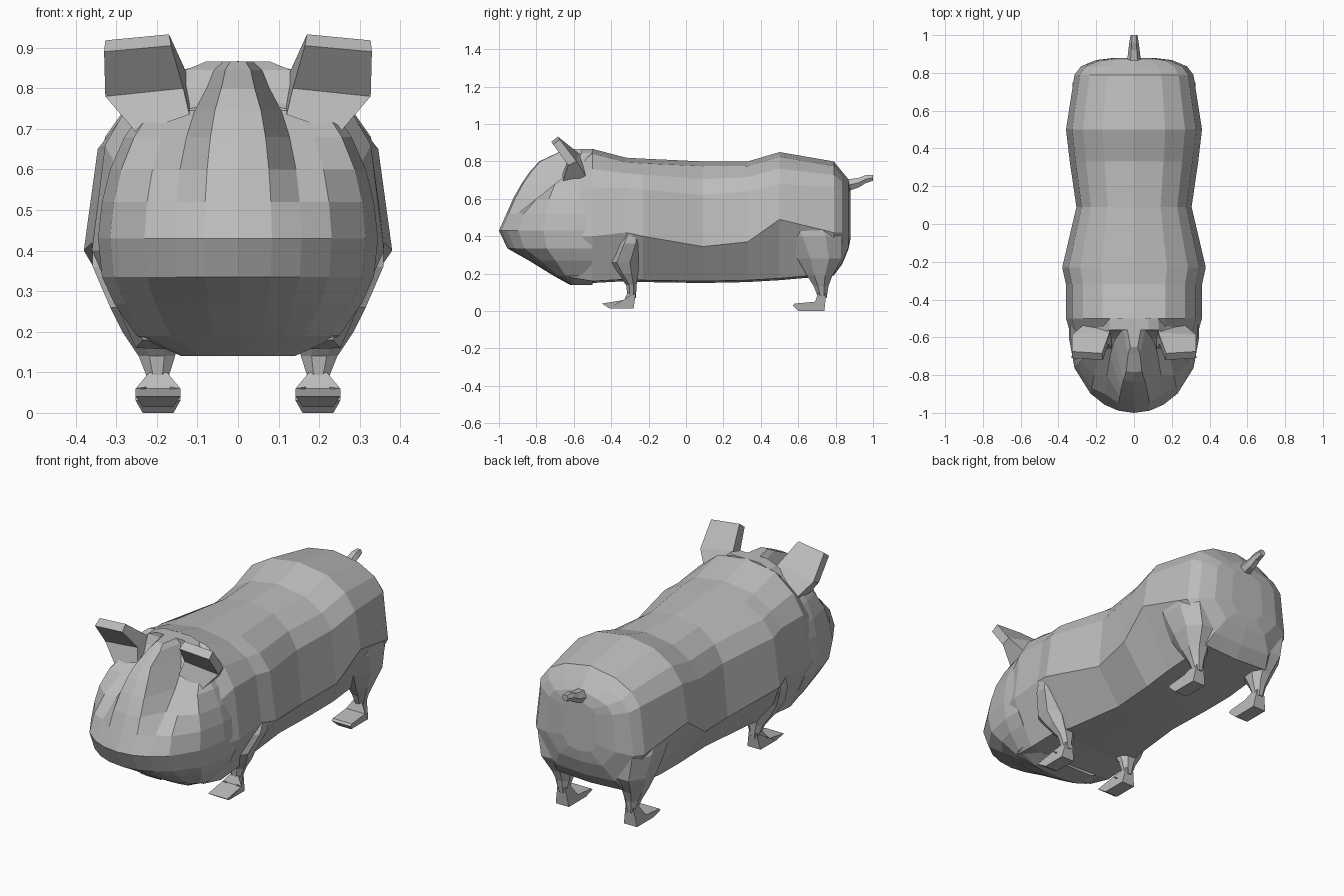
import bpy, bmesh, math

mat = bpy.data.materials.new("plain grey")
mat.diffuse_color = (0.5, 0.5, 0.5, 1)


def finish(name, bm):
    bmesh.ops.recalc_face_normals(bm, faces=bm.faces[:])
    me = bpy.data.meshes.new(name)
    bm.to_mesh(me)
    bm.free()
    me.materials.append(mat)
    ob = bpy.data.objects.new(name, me)
    bpy.context.collection.objects.link(ob)
    return ob


def loft(name, rings):
    """Skin a list of equal-length closed rings and cap both ends."""
    bm = bmesh.new()
    vs = [[bm.verts.new(p) for p in r] for r in rings]
    n = len(vs[0])
    for a, b in zip(vs, vs[1:]):
        for i in range(n):
            j = (i + 1) % n
            bm.faces.new((a[i], a[j], b[j], b[i]))
    bm.faces.new(vs[0])
    bm.faces.new(vs[-1][::-1])
    return finish(name, bm)


def flip(ring):
    return [(-x, y, z) for x, y, z in ring]


# Body: sections along y (y, half width, top, shoulder, widest, bottom, belly share of width)
body = [
    (-.62, .325, .77, .60, .40, .17, .72),
    (-.50, .36, .867, .66, .40, .15, .70),
    (-.32, .36, .82, .66, .42, .16, .68),
    (-.23, .38, .815, .65, .40, .155, .57),
    (.09, .305, .80, .62, .345, .15, .58),
    (.33, .34, .80, .64, .37, .155, .56),
    (.50, .36, .85, .68, .49, .165, .56),
    (.79, .315, .80, .66, .42, .19, .62),
    (.835, .28, .745, .64, .42, .25, .62),
    (.868, .20, .705, .62, .43, .33, .62),
    (.88, .10, .66, .60, .45, .39, .62),
]
rings = []
for y, w, zt, zu, zm, zb, f in body:
    half = [(.46 * w, y, zt - .025), (.75 * w, y, zu + (zt - zu) * .48),
            (.91 * w, y, zu), (w, y, zm), (f * w, y, zb + .01)]
    rings.append([(0, y, zt)] + half + [(0, y, zb)] + flip(half[::-1]))
loft("body", rings)

# Head: horizontal layers (z, half width, front y, front limit beside the nose bridge)
head = [
    (.14, .14, -.62, -1), (.19, .25, -.71, -1), (.27, .305, -.84, -1), (.335, .335, -.955, -1),
    (.43, .345, -1.0, -1), (.52, .335, -.96, -.90), (.60, .315, -.925, -.80),
    (.68, .28, -.88, -.70), (.745, .235, -.835, -.62), (.80, .17, -.785, -.58),
    (.845, .13, -.69, -.56),
]
rings = []
for z, w, yf, lim in head:
    half = []
    for k, deg in enumerate((14, 27, 42, 66, 90)):
        a = math.radians(deg)
        y = -.6 + (yf + .6) * math.cos(a)
        half.append((w * math.sin(a), max(y, lim) if k else y, z))
    half.append((w, -.5, z))
    rings.append([(0, yf, z)] + half + flip(half[::-1]))
# Crown rises slightly in the middle
rings.append([(x * .6, max(y, -.65), .866) for x, y, z in rings[-1]])
loft("head", rings)

# Ears: base, bend and tip, leaning forward
ear = [
    [(.12, -.66, .735), (.25, -.66, .69), (.25, -.52, .70), (.12, -.50, .82)],
    [(.135, -.635, .80), (.327, -.63, .78), (.327, -.585, .80), (.13, -.575, .845)],
    [(.165, -.72, .905), (.33, -.71, .89), (.327, -.675, .918), (.17, -.685, .933)],
]
loft("right_ear", ear)
loft("left_ear", [flip(r) for r in ear])

# Legs: tapered stacks (z, x, x radius, y, y radius)
legs = {
    "front": [(.42, .27, .09, -.285, .055), (.36, .268, .09, -.30, .075),
              (.26, .235, .08, -.335, .085), (.20, .215, .07, -.315, .058),
              (.14, .20, .045, -.292, .028), (.07, .197, .02, -.29, .022)],
    "back": [(.50, .23, .09, .64, .14), (.40, .235, .09, .685, .15),
             (.28, .22, .08, .715, .12), (.19, .205, .06, .715, .068),
             (.135, .20, .04, .722, .04), (.07, .197, .022, .73, .022)],
}
# Feet: side profiles (y, z) extruded across x
feet = {
    "front": [(-.45, .04), (-.41, .015), (-.28, .015), (-.268, .10), (-.312, .10), (-.33, .06)],
    "back": [(.57, .03), (.60, 0), (.74, 0), (.75, .10), (.708, .10), (.69, .05), (.58, .04)],
}
R = 1 / math.cos(math.pi / 8)
for pos in ("front", "back"):
    rings = [[(x + rx * R * math.cos((i + .5) * math.pi / 4),
               y + ry * R * math.sin((i + .5) * math.pi / 4), z)
              for i in range(8)] for z, x, rx, y, ry in legs[pos]]
    # Foot narrows towards the ankle
    sides = [[(.197 + s * (.022 if z > .08 else .038 if z < .02 else .055), y, z)
              for y, z in feet[pos]] for s in (-1, 1)]
    for side, f in (("right", list), ("left", flip)):
        loft(f"{pos}_{side}_leg", [f(r) for r in rings])
        loft(f"{pos}_{side}_foot", [f(r) for r in sides])

# Tail: short six-sided taper
tail = [(.85, .67, .038), (.92, .685, .03), (.96, .705, .025), (1.0, .712, .018)]
loft("tail", [[(r * math.cos(i * math.pi / 3), y, z + r * math.sin(i * math.pi / 3))
               for i in range(6)] for y, z, r in tail])
